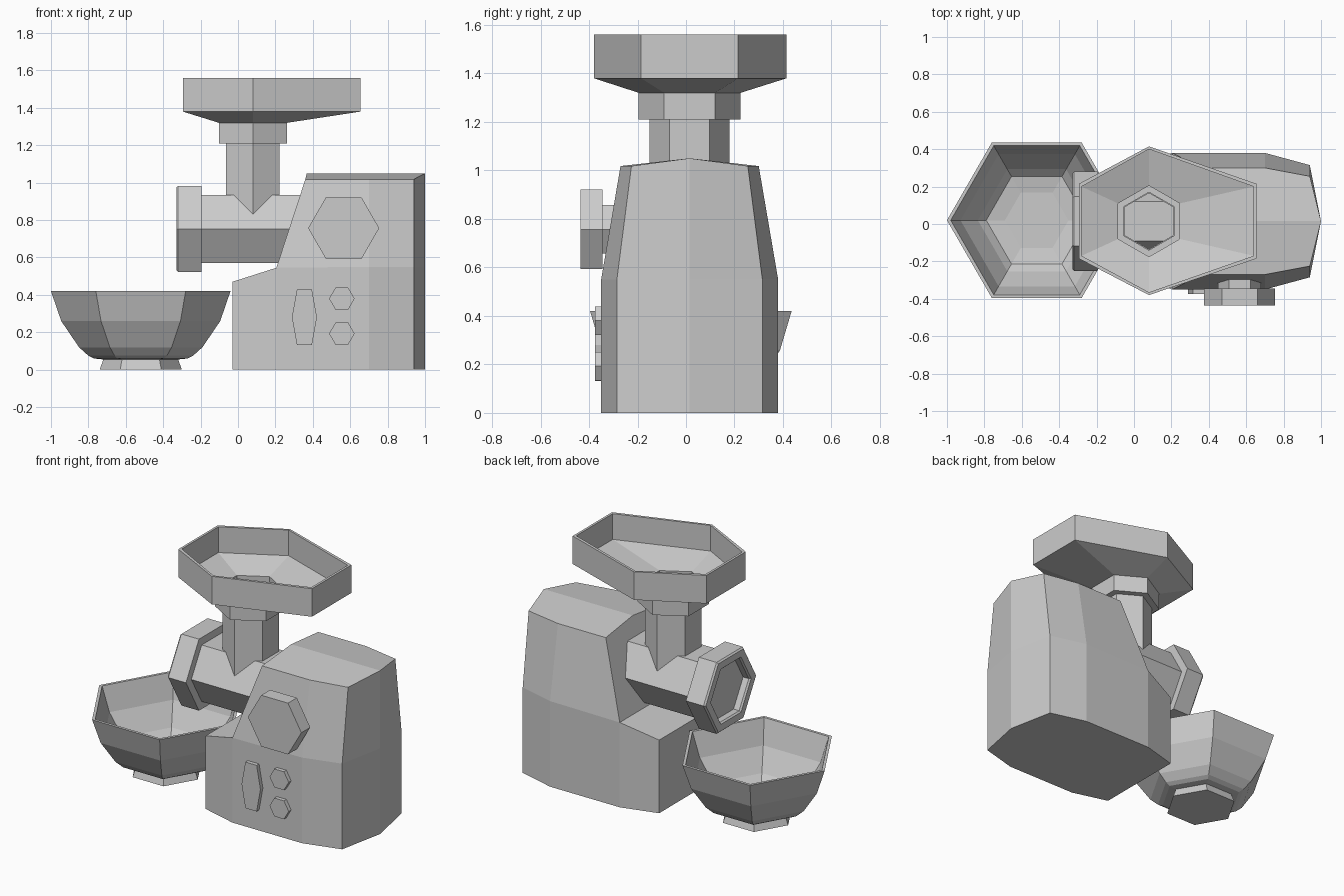
import bpy, bmesh, math
from mathutils import Vector

if "Cube" in bpy.data.objects:
    bpy.data.objects.remove(bpy.data.objects["Cube"])

CY = 0.015  # shared centre line in y


def finish(name, bm):
    bmesh.ops.recalc_face_normals(bm, faces=bm.faces)
    mesh = bpy.data.meshes.new(name)
    bm.to_mesh(mesh)
    bm.free()
    ob = bpy.data.objects.new(name, mesh)
    bpy.context.collection.objects.link(ob)
    return ob


def loft(name, rings, closed=False):
    """Skin equal-count rings; cap the ends, or join last ring to first."""
    bm = bmesh.new()
    vs = [[bm.verts.new(p) for p in ring] for ring in rings]
    pairs = list(zip(vs, vs[1:])) + ([(vs[-1], vs[0])] if closed else [])
    n = len(vs[0])
    for a, b in pairs:
        for i in range(n):
            j = (i + 1) % n
            bm.faces.new((a[i], a[j], b[j], b[i]))
    if not closed:
        bm.faces.new(vs[0])
        bm.faces.new(vs[-1])
    return finish(name, bm)


def hexagon(r, turn=0):
    return [(r * math.cos(math.radians(60 * i + turn)),
             r * math.sin(math.radians(60 * i + turn))) for i in range(6)]


def ring_z(pts, cx, cy, z):
    return [(cx + u, cy + v, z) for u, v in pts]


def ring_x(r, x, cz=0.753):
    return [(x, CY + u, cz + v) for u, v in hexagon(r)]


def plate(name, pts, cx, cz, y0, y1):
    return loft(name, [[(cx + u, y, cz + v) for u, v in pts] for y in (y0, y1)])


# Body: faceted housing with a low shelf and a tapered upper half
half = [(-0.03, 0.30), (0.205, 0.365), (0.70, 0.365), (0.94, 0.30)]
top_half = [(0.36, 0.285), (0.70, 0.285), (0.94, 0.24)]


def outline(bm, side, tip, zs):
    front = [bm.verts.new((x, CY - y, z)) for (x, y), z in zip(side, zs)]
    end = bm.verts.new(tip)
    back = [bm.verts.new((x, CY + y, z)) for (x, y), z in zip(side, zs)]
    return front + [end] + back[::-1]


bm = bmesh.new()
base = outline(bm, half, (1.0, CY, 0), [0] * 4)
mid = outline(bm, half, (1.0, CY, 0.55), [0.47, 0.545, 0.55, 0.55])
top = outline(bm, top_half, (1.0, CY, 1.05), [1.018] * 3)
ridge = bm.verts.new((0.368, CY, 1.05))
bm.faces.new(base)
for i in range(9):
    j = (i + 1) % 9
    bm.faces.new((base[i], base[j], mid[j], mid[i]))
for i in range(6):
    bm.faces.new((mid[i + 1], mid[i + 2], top[i + 1], top[i]))
bm.faces.new((mid[0], mid[1], mid[7], mid[8]))
bm.faces.new((mid[1], top[0], ridge, top[6], mid[7]))
bm.faces.new((top[0], top[1], top[2], top[3], ridge))
bm.faces.new((top[6], top[5], top[4], top[3], ridge))
finish("body", bm)

# Horizontal grinding barrel and its hollow end collar
loft("barrel", [ring_x(0.21, -0.27), ring_x(0.21, 0.42)])
loft("barrel_collar", [ring_x(r, x) for r, x in (
    (0.20, -0.195), (0.265, -0.195), (0.265, -0.32), (0.255, -0.33),
    (0.205, -0.33), (0.195, -0.32), (0.195, -0.28))])

# Vertical feed tube, open inside
feed = [ring_z(hexagon(r, 90), 0.08, CY, z) for r, z in (
    (0.165, 0.80), (0.165, 1.22), (0.150, 1.22), (0.150, 0.80))]
loft("feed_tube", feed, closed=True)

# Hopper tray with its neck
tray = [(0, 0.40), (-0.375, 0.20), (-0.375, -0.20),
        (0, -0.395), (0.575, -0.20), (0.575, 0.20)]
inner = [(u - math.copysign(0.015, u) if u else 0,
          v - math.copysign(0.015, v)) for u, v in tray]


def neck(r, z):
    return ring_z(hexagon(r, 90), 0.08, CY, z)


loft("hopper_tray", [
    neck(0.155, 1.21), neck(0.21, 1.21), neck(0.21, 1.32),
    ring_z(tray, 0.08, CY, 1.38), ring_z(tray, 0.08, CY, 1.56),
    ring_z(inner, 0.08, CY, 1.56), ring_z(inner, 0.08, CY, 1.395),
    neck(0.19, 1.335), neck(0.19, 1.23), neck(0.155, 1.23)], closed=True)

# Bowl: outer profile up, inner profile down
profile = [(0.22, 0), (0.20, 0.055), (0.25, 0.06), (0.28, 0.075), (0.33, 0.12),
           (0.425, 0.26), (0.48, 0.42), (0.46, 0.42), (0.408, 0.265),
           (0.315, 0.13), (0.27, 0.09), (0.17, 0.075)]
loft("bowl", [ring_z(hexagon(r), -0.52, 0.02, z) for r, z in profile])

# Controls on the front face
plate("knob", hexagon(0.19), 0.565, 0.757, -0.435, -0.345)
plate("knob_shaft", hexagon(0.115), 0.565, 0.757, -0.36, -0.25)
for i, z in enumerate((0.38, 0.193)):
    plate(f"button_{i + 1}", hexagon(0.068), 0.555, z, -0.375, -0.33)
switch = [(-0.067, 0), (-0.04, -0.148), (0.04, -0.148),
          (0.067, 0), (0.04, 0.148), (-0.04, 0.148)]
plate("switch", switch, 0.355, 0.28, -0.375, -0.33)
